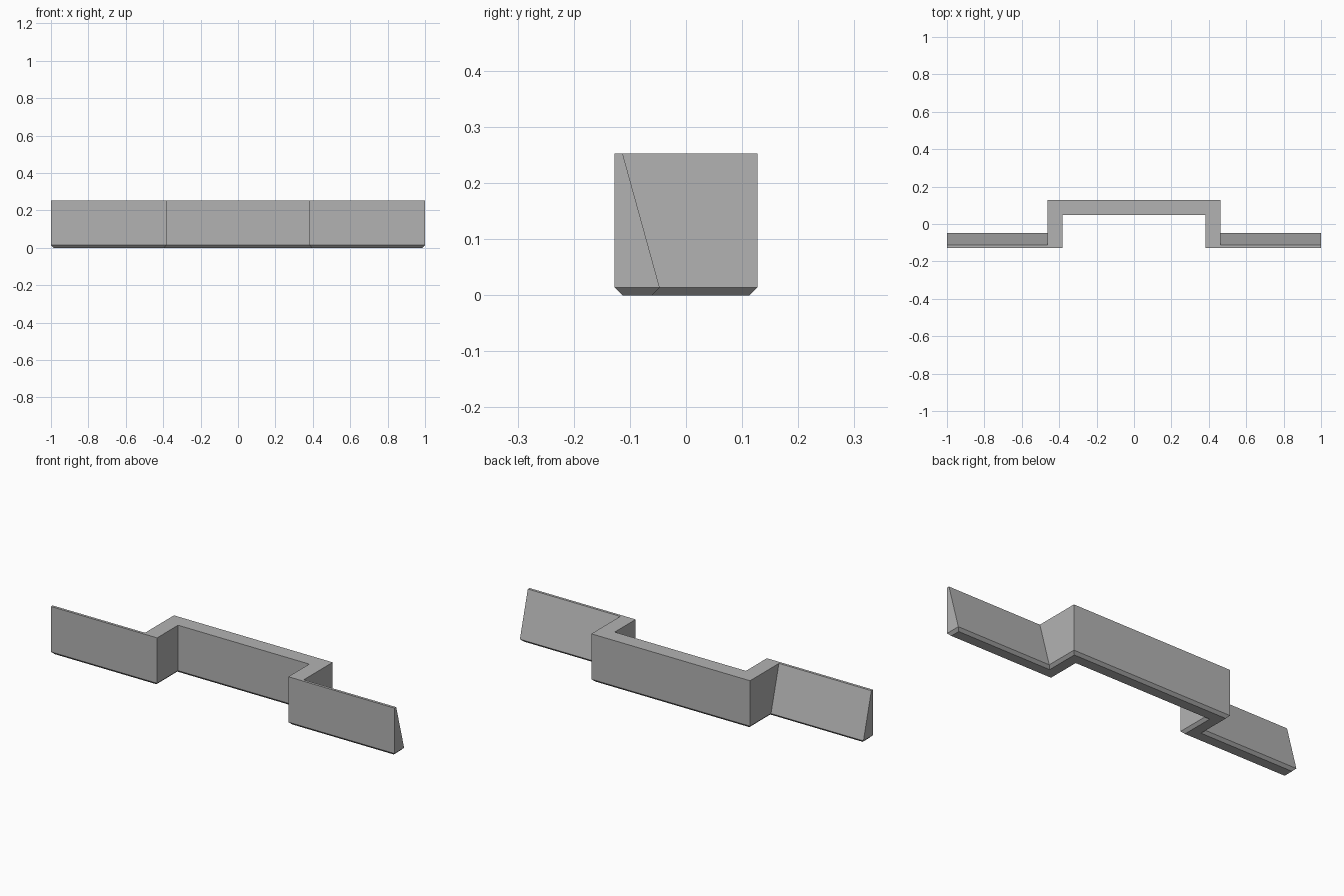
import bpy
import bmesh
from mathutils import Vector

cube = bpy.data.objects.get("Cube")
if cube:
    bpy.data.objects.remove(cube, do_unlink=True)

FRONT, BACK = -0.127, 0.127
THICK = 0.08
INNER = 0.382
OUTER = INNER + THICK
HEIGHT = 0.253
BEVEL = 0.014


def outline(wing_back):
    """Counter-clockwise plan of the stepped bumper for a given wing depth."""
    half = [(INNER, BACK - THICK), (INNER, FRONT), (1, FRONT),
            (1, wing_back), (OUTER, wing_back), (OUTER, BACK)]
    return [Vector(p) for p in half + [(-x, y) for x, y in reversed(half)]]


def inset(points, distance):
    """Move every side inwards, keeping the corners square."""
    result = []
    for i, p in enumerate(points):
        a = (p - points[i - 1]).normalized()
        b = (points[(i + 1) % len(points)] - p).normalized()
        result.append(p + distance * Vector((-a.y - b.y, a.x + b.x)))
    return result


# Grey paint
grey = bpy.data.materials.new("grey")
grey.use_nodes = True
colour = (0.45, 0.45, 0.45, 1)
grey.diffuse_color = colour
grey.node_tree.nodes["Principled BSDF"].inputs["Base Color"].default_value = colour

# Bumper: chamfered foot, full-width base, and thin sloped top on the wings
base = outline(FRONT + THICK)
levels = [(inset(base, BEVEL), 0), (base, BEVEL),
          (outline(FRONT + BEVEL), HEIGHT)]
bm = bmesh.new()
rings = [[bm.verts.new((p.x, p.y, z)) for p in pts] for pts, z in levels]
for low, high in zip(rings, rings[1:]):
    for i in range(len(low)):
        j = (i + 1) % len(low)
        bm.faces.new((low[i], low[j], high[j], high[i]))
bm.faces.new(list(reversed(rings[0])))
bm.faces.new(rings[-1])
bmesh.ops.recalc_face_normals(bm, faces=bm.faces[:])

mesh = bpy.data.meshes.new("bumper")
bm.to_mesh(mesh)
bm.free()
mesh.materials.append(grey)
bumper = bpy.data.objects.new("bumper", mesh)
bpy.context.collection.objects.link(bumper)
